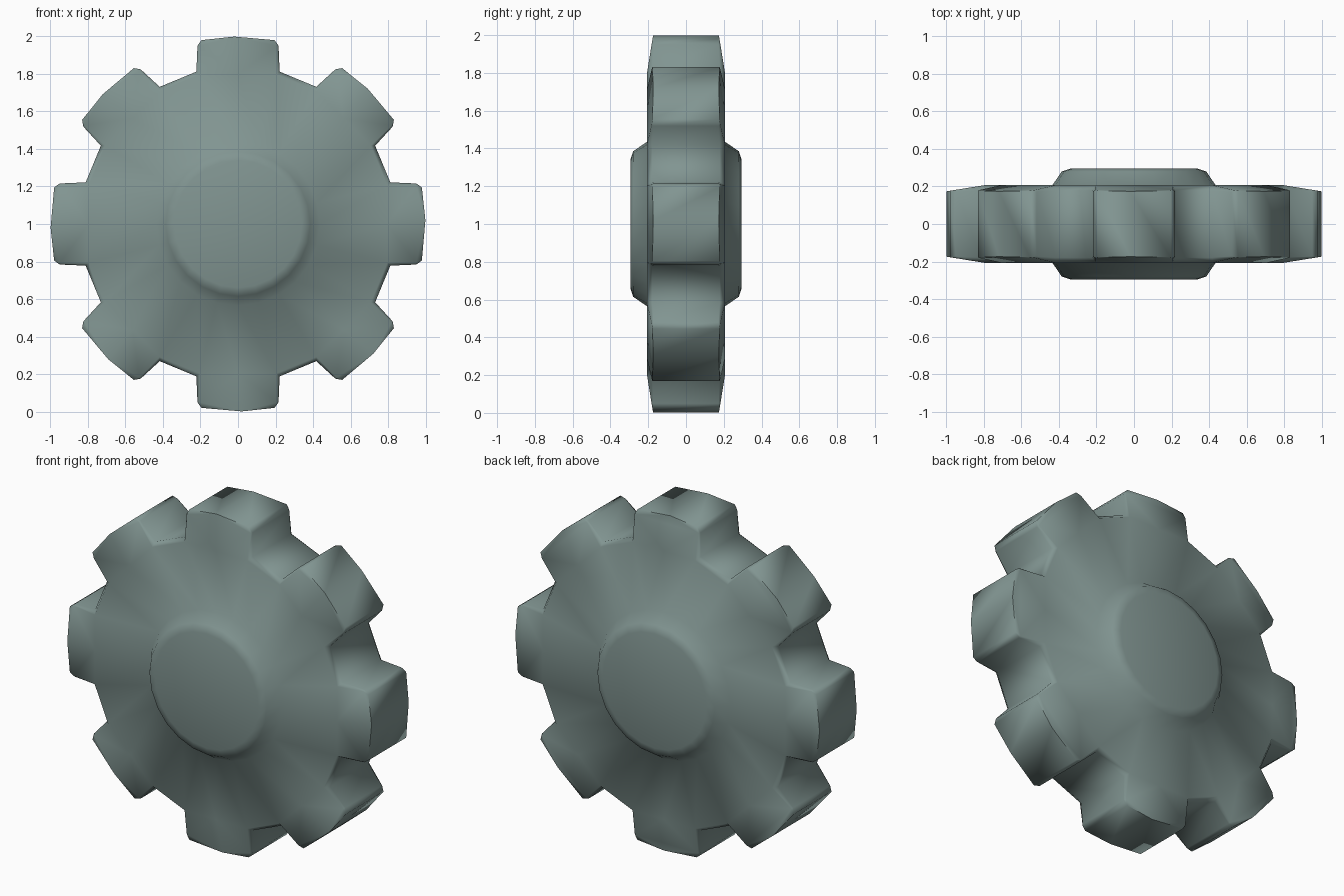
import bpy, bmesh, math

if "Cube" in bpy.data.objects:
    bpy.data.objects.remove(bpy.data.objects["Cube"])

TEETH = 8
# Tooth outline in local (across, radius, chamfer across, chamfer radius, chamfer depth)
TOOTH = [
    (-0.222, 0.812, 0.016, -0.016, 0.028),
    (-0.216, 0.950, 0.008, 0.0, 0.010),
    (-0.195, 0.980, 0.0, 0.0, 0.0),
    (0.020, 0.999, 0.0, 0.0, 0.0),
    (0.195, 0.980, 0.0, 0.0, 0.0),
    (0.216, 0.950, -0.008, 0.0, 0.010),
    (0.222, 0.812, -0.016, -0.016, 0.028),
]
# Hub profile: radius, half thickness
HUB = [(0.34, 0.295), (0.385, 0.28), (0.435, 0.207)]
FACE_Y = 0.207

steel = bpy.data.materials.new("grey green metal")
steel.diffuse_color = (0.22, 0.30, 0.285, 1.0)
steel.use_nodes = True
steel.node_tree.nodes["Principled BSDF"].inputs["Base Color"].default_value = steel.diffuse_color

bm = bmesh.new()


def point(angle, across, radius, y):
    c, s = math.cos(angle), math.sin(angle)
    return bm.verts.new((radius * c - across * s, y, 1.0 + radius * s + across * c))


def face(verts):
    unique = list(dict.fromkeys(verts))
    if len(unique) > 2:
        bm.faces.new(unique)


def bridge(a, b):
    n = len(a)
    for i in range(n):
        j = (i + 1) % n
        face([a[i], a[j], b[j], b[i]])


rims = []
for side in (-1, 1):
    inner, outer, disc = [], [], []
    for k in range(TEETH):
        ang = k * math.tau / TEETH
        tooth = []
        for across, rad, da, dr, dy in TOOTH:
            # teeth thin out toward their tips
            y = FACE_Y - max(0.0, rad + dr - 0.80) * 0.165
            v = point(ang, across + da, rad + dr, side * y)
            tooth.append(v)
            outer.append(v if dy == 0 else point(ang, across, rad, side * (y - dy)))
        mid = point(ang, 0, 0.796, side * FACE_Y)
        face(tooth + [mid])
        inner += tooth
        disc += [tooth[0], mid, tooth[-1]]
    # chamfer along the gaps and tooth sides
    bridge(inner, outer)
    rims.append(outer)
    # raised hub on each side, joined to the disc
    rings = [[point(math.radians(15 * (i - 1)), 0, r, side * y) for i in range(24)]
             for r, y in HUB]
    face(rings[0])
    for a, b in zip(rings, rings[1:] + [disc]):
        bridge(a, b)

# outer rim wall
bridge(rims[0], rims[1])
bmesh.ops.recalc_face_normals(bm, faces=bm.faces[:])

mesh = bpy.data.meshes.new("gear_wheel")
bm.to_mesh(mesh)
bm.free()
gear = bpy.data.objects.new("gear_wheel", mesh)
bpy.context.collection.objects.link(gear)
mesh.materials.append(steel)

bpy.context.view_layer.objects.active = gear
gear.select_set(True)
bpy.ops.object.shade_smooth_by_angle(angle=math.radians(58))
